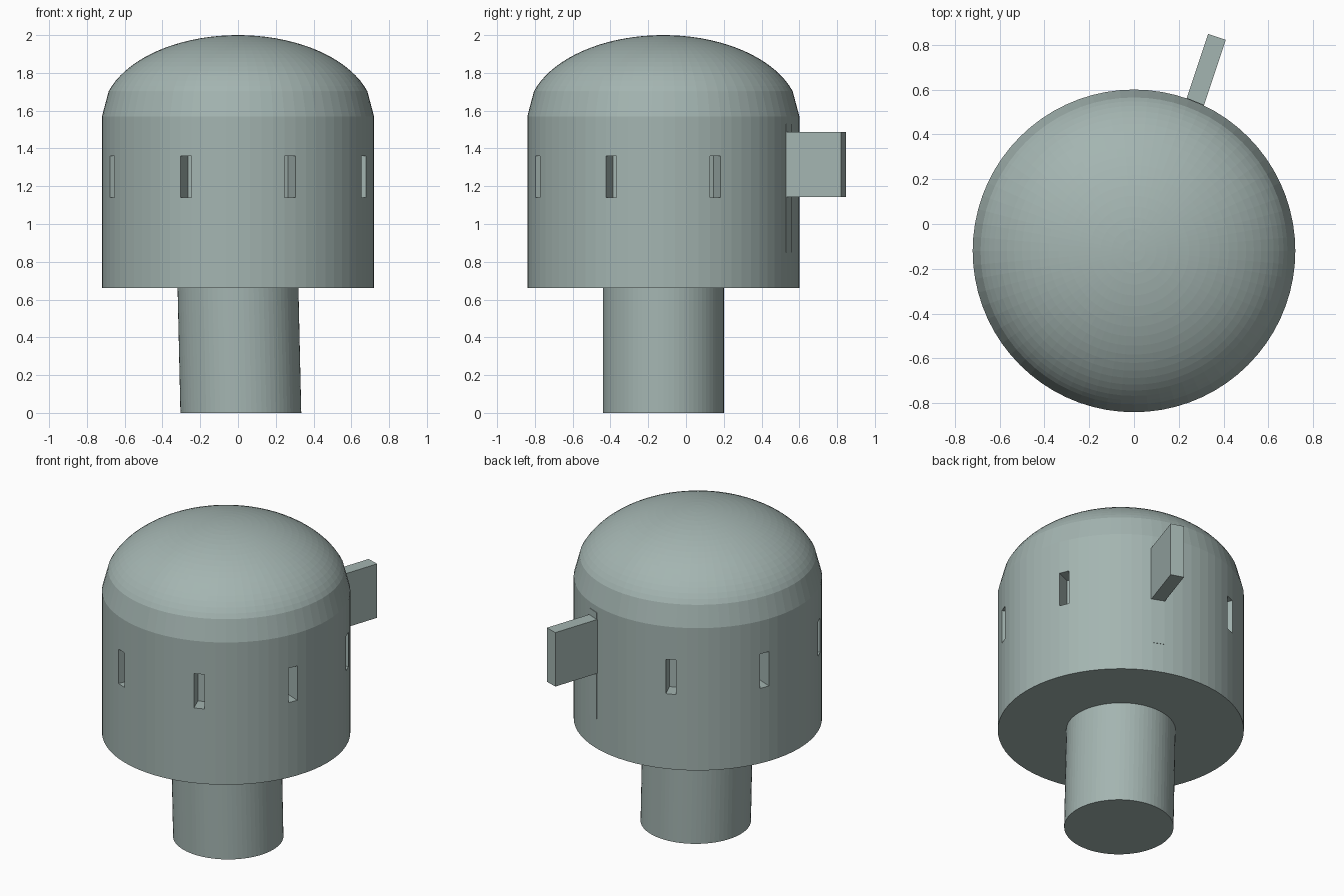
import bpy, bmesh, math
from mathutils import Matrix, Vector

if "Cube" in bpy.data.objects:
    bpy.data.objects.remove(bpy.data.objects["Cube"], do_unlink=True)

CENTRE = Vector((0, -0.12, 0))
RADIUS, SIDES = 0.72, 72
BASE_Z, SHOULDER_Z, TOP_Z = 0.66, 1.57, 2.0

paint = bpy.data.materials.new("grey green")
paint.use_nodes = True
colour = (0.37, 0.46, 0.44, 1)
paint.diffuse_color = colour
paint.node_tree.nodes["Principled BSDF"].inputs["Base Color"].default_value = colour


def finish(bm, name):
    bmesh.ops.recalc_face_normals(bm, faces=bm.faces)
    mesh = bpy.data.meshes.new(name)
    bm.to_mesh(mesh)
    bm.free()
    mesh.materials.append(paint)
    ob = bpy.data.objects.new(name, mesh)
    bpy.context.collection.objects.link(ob)
    return ob


def add_box(bm, size, place):
    bmesh.ops.create_cube(bm, size=1, matrix=place @ Matrix.Diagonal((*size, 1)))


def radial(angle, distance, z):
    """Place a part around the turret, its local x pointing outward."""
    return (Matrix.Translation(CENTRE) @ Matrix.Rotation(math.radians(angle), 4, 'Z')
            @ Matrix.Translation((distance, 0, z)))


def outline(inset):
    """Half section of the turret: floor, wall, shoulder and elliptic dome."""
    r, h = RADIUS - inset, TOP_Z - SHOULDER_Z - inset
    points = [(0, BASE_Z + inset), (r, BASE_Z + inset)]
    for deg in [0, *range(18, 90, 4), 90]:
        a = math.radians(deg)
        points.append((r * math.cos(a), SHOULDER_Z + h * math.sin(a)))
    return points


# Hollow turret shell, spun from an outer and an inner outline
bm = bmesh.new()
for inset in (0, 0.012):
    verts = [bm.verts.new((x, 0, z)) for x, z in outline(inset)]
    for a, b in zip(verts, verts[1:]):
        bm.edges.new((a, b))
bmesh.ops.spin(bm, geom=bm.verts[:] + bm.edges[:], axis=(0, 0, 1), cent=(0, 0, 0),
               angle=math.tau, steps=SIDES)
bmesh.ops.remove_doubles(bm, verts=bm.verts, dist=0.0005)
bmesh.ops.recalc_face_normals(bm, faces=bm.faces)
bmesh.ops.translate(bm, verts=bm.verts, vec=CENTRE)
shell = finish(bm, "turret_shell")

# Viewing slots cut evenly around the wall
bm = bmesh.new()
for k in range(8):
    angle = 22.5 + 45 * k
    if k != 1:
        add_box(bm, (0.2, 0.062, 0.22), radial(angle, RADIUS, 1.25))
cutter = finish(bm, "slot_cutter")
cutter.hide_render = True
cutter.hide_viewport = True
cut = shell.modifiers.new("slots", 'BOOLEAN')
cut.operation = 'DIFFERENCE'
cut.solver = 'EXACT'
cut.object = cutter

# Neck, leaning very slightly sideways
bm = bmesh.new()
bmesh.ops.create_cone(bm, cap_ends=True, segments=SIDES, radius1=0.32, radius2=0.32,
                      depth=BASE_Z, matrix=Matrix.Translation(CENTRE + Vector((0, 0, BASE_Z / 2))))
for v in bm.verts:
    v.co.x += 0.015 * (1 - v.co.z / BASE_Z)
finish(bm, "neck")

# Rear fin and the narrow panel behind it
bm = bmesh.new()
fin_angle = math.radians(71.6)
reach = Vector((math.cos(fin_angle), math.sin(fin_angle), 0))
middle = Vector((0.37, 0.835, 1.315)) - reach * 0.19
add_box(bm, (0.38, 0.083, 0.345), Matrix.Translation(middle) @ Matrix.Rotation(fin_angle, 4, 'Z'))
finish(bm, "rear_fin")

bm = bmesh.new()
add_box(bm, (0.009, 0.08, 0.68), radial(67.6, RADIUS - 0.003, 1.19))
finish(bm, "rear_panel")

# Interior fittings glimpsed through the slots
for name, size, z in (("inner_bench", (0.8, 0.8, 0.5), 0.935),
                      ("inner_column", (0.4, 0.75, 0.3), 1.195),
                      ("inner_canopy", (0.8, 0.8, 0.06), 1.315)):
    bm = bmesh.new()
    add_box(bm, size, Matrix.Translation(CENTRE + Vector((0, 0, z))))
    finish(bm, name)
